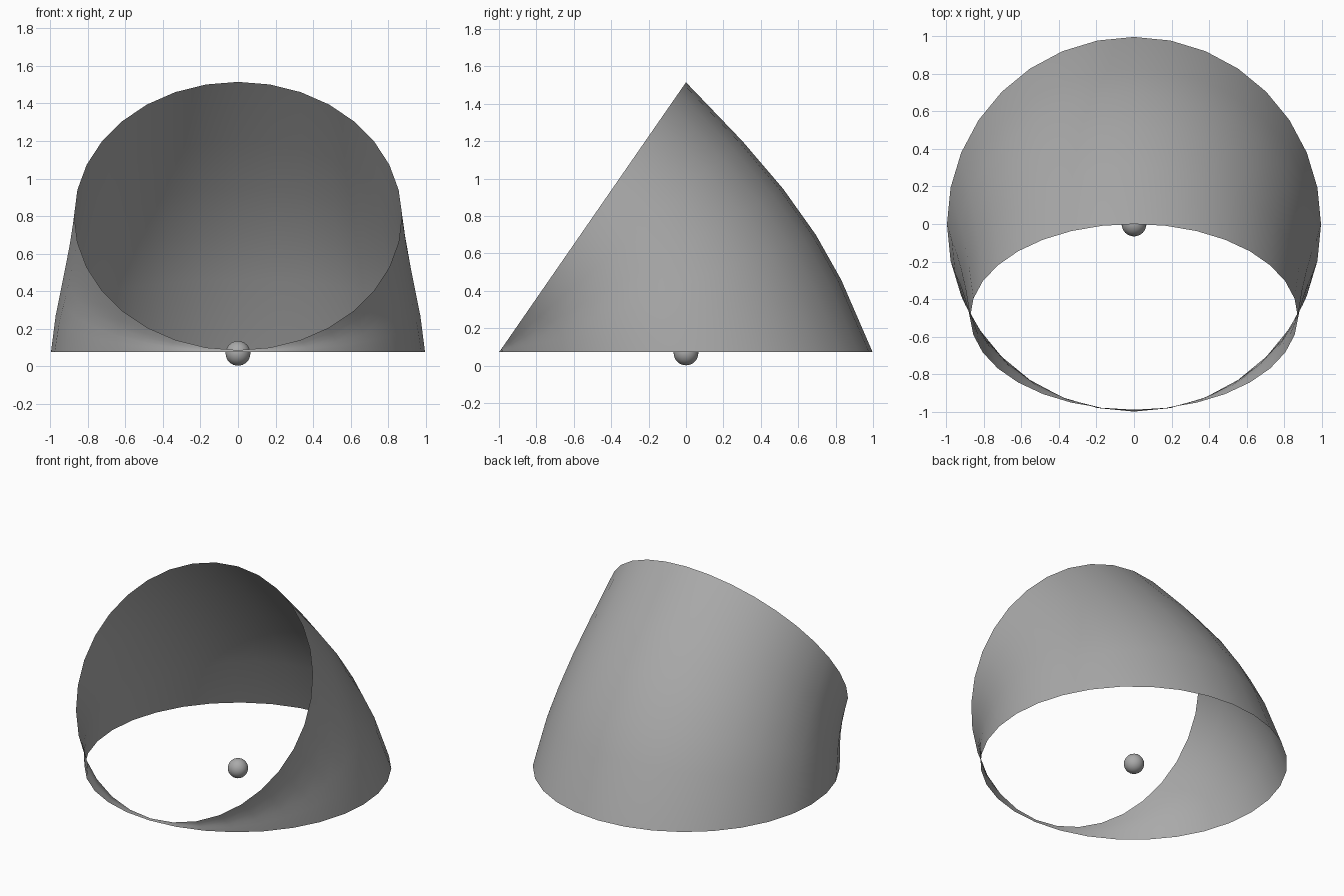
import bpy, bmesh
from math import sin, cos, pi

if "Cube" in bpy.data.objects:
    bpy.data.objects.remove(bpy.data.objects["Cube"])

SIDES = 32
FRONT = (-1.0, 0.074, -0.99, 0.085)   # hinge y, z at base and at opening
# rear profile (y, z) from base to peak
REAR = [(0.997, 0.074), (0.83, 0.459), (0.694, 0.70),
        (0.519, 0.946), (0.302, 1.20), (0.0, 1.515)]

grey = bpy.data.materials.new("dark_grey")
grey.diffuse_color = (0.4, 0.4, 0.4, 1)
grey.use_nodes = True
grey.node_tree.nodes["Principled BSDF"].inputs["Base Color"].default_value = grey.diffuse_color

# hood: rings fanned out from the front edge, narrowing towards the opening
bm = bmesh.new()
rings = []
for k, (yb, zb) in enumerate(REAR):
    t = k / (len(REAR) - 1)
    width = 0.997 - 0.124 * t
    yf = FRONT[0] + (FRONT[2] - FRONT[0]) * t
    zf = FRONT[1] + (FRONT[3] - FRONT[1]) * t
    ring = []
    for i in range(SIDES):
        a = 2 * pi * i / SIDES
        s = (1 + sin(a)) / 2
        ring.append(bm.verts.new((width * cos(a), yf + (yb - yf) * s,
                                  zf + (zb - zf) * s)))
    rings.append(ring)
for lo, hi in zip(rings, rings[1:]):
    for i in range(SIDES):
        j = (i + 1) % SIDES
        bm.faces.new((lo[i], lo[j], hi[j], hi[i])).smooth = True
mesh = bpy.data.meshes.new("hood")
bm.to_mesh(mesh)
bm.free()
mesh.materials.append(grey)
bpy.context.collection.objects.link(bpy.data.objects.new("hood", mesh))

# small ball at the centre of the base
bpy.ops.mesh.primitive_uv_sphere_add(segments=32, ring_count=16,
                                     radius=0.066, location=(0, 0, 0.068))
ball = bpy.context.object
ball.name = "centre_ball"
ball.data.materials.append(grey)
bpy.ops.object.shade_smooth()
